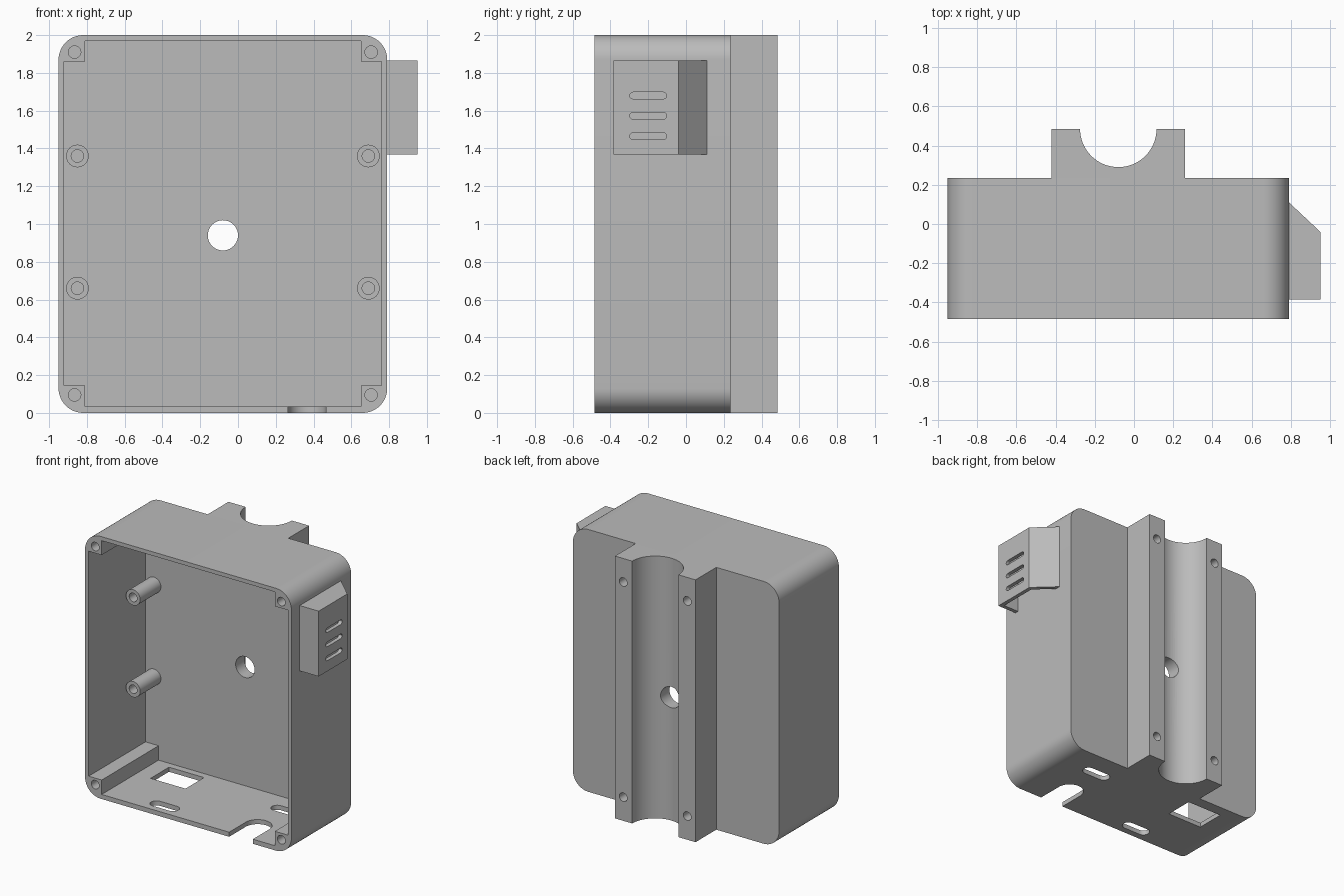
import bpy, bmesh
from math import cos, sin, pi, radians

cube = bpy.data.objects.get("Cube")
if cube:
    bpy.data.objects.remove(cube, do_unlink=True)

GREY = (0.5, 0.5, 0.5, 1)
grey = bpy.data.materials.new("grey plastic")
grey.use_nodes = True
grey.diffuse_color = GREY
grey.node_tree.nodes["Principled BSDF"].inputs["Base Color"].default_value = GREY

FRONT, BACK, REAR = -0.485, 0.235, 0.485   # case front, case back, cradle back
FLOOR_Y = 0.2                              # inside of the back wall
MID_X = -0.08                              # centre line of the case


def arc(cx, cy, r, start, end, n):
    steps = [radians(start + (end - start) * i / n) for i in range(n + 1)]
    return [(cx + r * cos(a), cy + r * sin(a)) for a in steps]


def circle(cx, cy, r, n=32):
    return arc(cx, cy, r, 0, 360, n)[:-1]


def rect(x0, x1, y0, y1):
    return [(x0, y0), (x1, y0), (x1, y1), (x0, y1)]


def slot(cx, cy, half, r, n=10):
    return arc(cx + half, cy, r, -90, 90, n) + arc(cx - half, cy, r, 90, 270, n)


def prism(name, profile, axis, lo, hi):
    """Extrude a closed 2D profile along one axis."""
    place = {"X": lambda p, t: (t, p[0], p[1]),
             "Y": lambda p, t: (p[0], t, p[1]),
             "Z": lambda p, t: (p[0], p[1], t)}[axis]
    bm = bmesh.new()
    a = [bm.verts.new(place(p, lo)) for p in profile]
    b = [bm.verts.new(place(p, hi)) for p in profile]
    bm.faces.new(a)
    bm.faces.new(b)
    for i in range(len(a)):
        j = (i + 1) % len(a)
        bm.faces.new((a[i], a[j], b[j], b[i]))
    bmesh.ops.recalc_face_normals(bm, faces=bm.faces)
    mesh = bpy.data.meshes.new(name)
    bm.to_mesh(mesh)
    bm.free()
    mesh.materials.append(grey)
    obj = bpy.data.objects.new(name, mesh)
    bpy.context.collection.objects.link(obj)
    return obj


def activate(obj):
    bpy.ops.object.select_all(action="DESELECT")
    obj.select_set(True)
    bpy.context.view_layer.objects.active = obj


def cut(obj, profile, axis, lo, hi):
    """Subtract an extruded profile from an object."""
    tool = prism("cutter", profile, axis, lo, hi)
    tool.hide_render = True
    mod = obj.modifiers.new("cut", "BOOLEAN")
    mod.operation, mod.solver, mod.object = "DIFFERENCE", "EXACT", tool
    activate(obj)
    bpy.ops.object.modifier_apply(modifier=mod.name)
    bpy.data.objects.remove(tool, do_unlink=True)


# Case: rounded box, hollowed from the front, leaving square corner posts
R = 0.13
L, RT, TOP = -0.95, 0.79, 2.0
outline = (arc(RT - R, R, R, -90, 0, 12) + arc(RT - R, TOP - R, R, 0, 90, 12)
           + arc(L + R, TOP - R, R, 90, 180, 12) + arc(L + R, R, R, 180, 270, 12))
case = prism("case", outline, "Y", FRONT, BACK)

x0, x1, x2, x3 = -0.92, -0.81, 0.65, 0.76
z0, z1, z2, z3 = 0.035, 0.145, 1.86, 1.97
cavity = [(x1, z0), (x2, z0), (x2, z1), (x3, z1), (x3, z2), (x2, z2),
          (x2, z3), (x1, z3), (x1, z2), (x0, z2), (x0, z1), (x1, z1)]
cut(case, cavity, "Y", FRONT - 0.1, FLOOR_Y)

# Lid screw holes in the corner posts
for x in (-0.865, 0.705):
    for z in (0.095, 1.91):
        cut(case, circle(x, z, 0.033, 24), "Y", FRONT - 0.1, FRONT + 0.3)

# Cable hole through the back wall
cable_hole = circle(MID_X, 0.94, 0.08, 40)
cut(case, cable_hole, "Y", 0.1, 0.3)

# Openings in the bottom wall: window, two slots and an open-ended notch
notch = arc(0.365, -0.285, 0.1, 0, 180, 20) + [(0.265, -0.6), (0.465, -0.6)]
for profile in (rect(-0.685, -0.39, -0.075, 0.147),
                slot(-0.345, -0.39, 0.07, 0.045),
                slot(0.38, 0.03, 0.07, 0.045),
                notch):
    cut(case, profile, "Z", -0.05, 0.08)

# Pipe cradle on the back with a half-round channel
cradle_profile = ([(-0.42, BACK), (0.26, BACK), (0.26, REAR)]
                  + arc(MID_X, REAR, 0.195, 0, -180, 32) + [(-0.42, REAR)])
cradle = prism("pipe_cradle", cradle_profile, "Z", 0, TOP)
cut(cradle, cable_hole, "Y", 0.1, 0.6)
for x in (-0.35, 0.19):
    for z in (0.18, 1.82):
        cut(cradle, circle(x, z, 0.033, 24), "Y", REAR - 0.2, REAR + 0.1)

parts = [case, cradle]

# Board standoffs
for side, x in (("right", -0.85), ("left", 0.69)):
    for level, z in (("lower", 0.66), ("upper", 1.36)):
        post = prism(f"standoff_{level}_{side}", circle(x, z, 0.06), "Y", -0.05, FLOOR_Y)
        cut(post, circle(x, z, 0.033, 24), "Y", -0.15, 0.17)
        parts.append(post)

# Vent hood on the left side, open underneath, with three louvre slots
hood = prism("vent_hood", [(RT, -0.385), (0.95, -0.385), (0.95, -0.04), (RT, 0.11)],
             "Z", 1.367, 1.865)
cut(hood, [(0.75, -0.355), (0.92, -0.355), (0.92, -0.053), (0.75, 0.106)],
    "Z", 1.3, 1.835)
for z in (1.465, 1.572, 1.68):
    cut(hood, slot(-0.2, z, 0.08, 0.018, 6), "X", 0.9, 1.0)
parts.append(hood)

for obj in parts:
    activate(obj)
    bpy.ops.object.shade_smooth_by_angle(angle=radians(30))
